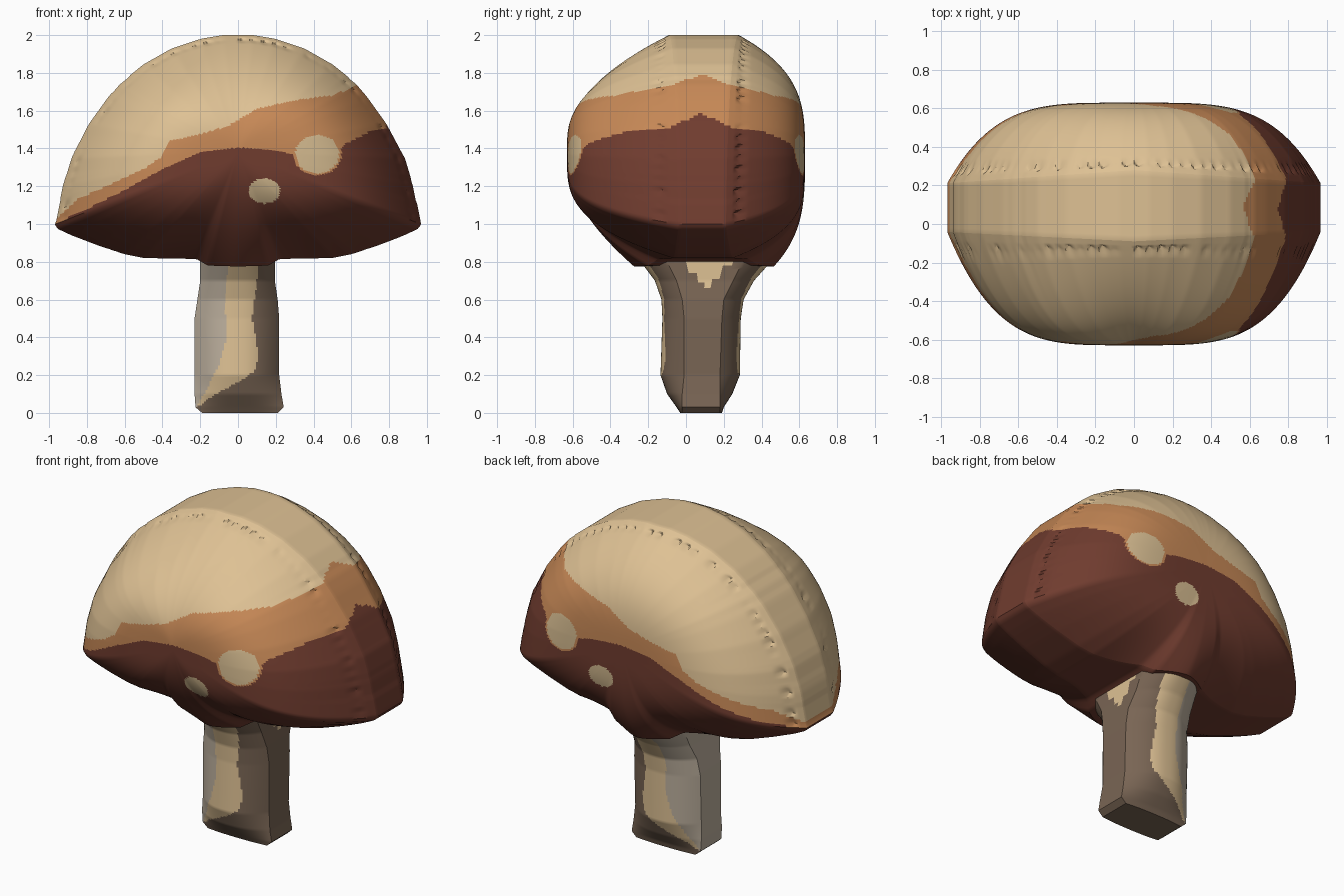
import bpy, bmesh, math, random

random.seed(4)
if "Cube" in bpy.data.objects:
    bpy.data.objects.remove(bpy.data.objects["Cube"], do_unlink=True)


def material(name, *rgb):
    lin = [((c / 255 + 0.055) / 1.055) ** 2.4 for c in rgb] + [1.0]
    mat = bpy.data.materials.new(name)
    mat.use_nodes = True
    mat.diffuse_color = lin
    mat.node_tree.nodes["Principled BSDF"].inputs["Base Color"].default_value = lin
    return mat


cream = material("cream", 222, 193, 148)
tan = material("orange_tan", 198, 136, 86)
brown = material("dark_brown", 112, 60, 47)
spot = material("spot_cream", 212, 186, 143)
grey = material("stem_grey", 188, 175, 157)
shade = material("stem_brown", 121, 101, 84)


def interp(table, v):
    """Piecewise linear lookup; each row is a key followed by its values."""
    if v <= table[0][0]:
        return table[0][1:]
    for a, b in zip(table, table[1:]):
        if v <= b[0]:
            f = (v - a[0]) / (b[0] - a[0])
            return [p + (q - p) * f for p, q in zip(a[1:], b[1:])]
    return table[-1][1:]


def loft(name, rows, mats, rule):
    """Skin closed rows of points, close both ends and colour faces by a rule."""
    bm = bmesh.new()
    rings = [[bm.verts.new(p) for p in row] for row in rows]
    n = len(rings[0])
    for a, b in zip(rings, rings[1:]):
        for j in range(n):
            k = (j + 1) % n
            bm.faces.new((a[j], a[k], b[k], b[j]))
    bm.faces.new(rings[0])
    bm.faces.new(rings[-1])
    bmesh.ops.recalc_face_normals(bm, faces=bm.faces)
    for f in bm.faces:
        f.material_index = mats.index(rule(f.calc_center_median()))
    mesh = bpy.data.meshes.new(name)
    bm.to_mesh(mesh)
    bm.free()
    for m in mats:
        mesh.materials.append(m)
    obj = bpy.data.objects.new(name, mesh)
    bpy.context.collection.objects.link(obj)
    bpy.ops.object.select_all(action="DESELECT")
    obj.select_set(True)
    bpy.context.view_layer.objects.active = obj
    bpy.ops.object.shade_smooth_by_angle(angle=math.radians(35))
    return obj


# Cap outline: right half from the underside to the crown, then mirrored
half = [(0, .775), (.16, .78), (.22, .815), (.5, .82), (.6, .84), (.75, .89),
        (.88, .94), (.955, .975), (.97, 1), (.95, 1.1), (.93, 1.2), (.885, 1.35),
        (.79, 1.53), (.69, 1.67), (.63, 1.74), (.5, 1.845), (.35, 1.93),
        (.2, 1.98), (.08, 2), (0, 2)]
loop = half + [(-x, z) for x, z in half[-2::-1]]
lengths = [0]
for a, b in zip(loop, loop[1:]):
    lengths.append(lengths[-1] + math.dist(a, b))
path = [(d, *p) for d, p in zip(lengths, loop)]
COUNT, RINGS, MID = 320, 80, 1.38
outline = [interp(path, lengths[-1] * j / COUNT) for j in range(COUNT)]

# Slightly uneven rim and ragged teeth where the domes meet the band
wobble = [random.uniform(.994, 1.001) for _ in range(COUNT // 8)]
teeth = [[random.uniform(0, .05) for _ in range(COUNT // 4)] for _ in range(2)]


def cap_point(j, s, back):
    ox, oz = outline[j]
    r = s * (1 + (wobble[j // 8] - 1) * s ** 8 * (oz > .9) * (oz < 1.98))
    x, z = ox * r, MID + (oz - MID) * r
    side = ox * ox / (ox * ox + (oz - MID) ** 2)
    # Rounded dome, fuller towards the sides and at the back
    power = (3.2 if back else 2.3) + side * (1.1 if back else 2)
    rim = .28 - .07 * abs(ox) if back else -.09 + .05 * abs(ox)
    sign = 1 if back else -1
    y = rim + (sign * .63 - rim) * (1 - s ** power)
    # The underside flares into the stem
    down = max(0, (MID - z) / .6)
    y += sign * .18 * down ** 3 * math.exp(-(x / .25) ** 2)
    if oz > 1:
        ragged = max(0, 1 - abs(s - .955) / .025) * (j % 4) / 3
        y -= sign * teeth[back][j // 4] * ragged * .7
    return x, y, z


dome = [math.cos(math.pi / 2 * k / RINGS) for k in range(RINGS)]
rows = [[cap_point(j, s, False) for j in range(COUNT)] for s in reversed(dome)]
front_rim = rows[-1]
back_rim = [cap_point(j, 1, True) for j in range(COUNT)]
for i in range(1, 12):
    rows.append([(a[0], a[1] + (b[1] - a[1]) * i / 12, a[2])
                 for a, b in zip(front_rim, back_rim)])
rows += [[cap_point(j, s, True) for j in range(COUNT)] for s in dome]

# Height of the two colour edges across the cap
dark_edge = [(-.97, 1.0), (-.8, 1.08), (-.6, 1.18), (-.4, 1.29), (-.2, 1.38),
             (0, 1.405), (.2, 1.39), (.3, 1.365), (.52, 1.34), (.56, 1.42),
             (.7, 1.49), (.85, 1.52)]
pale_edge = [(-.97, 1.02), (-.85, 1.13), (-.7, 1.2), (-.5, 1.29), (-.4, 1.36),
             (-.36, 1.44), (-.2, 1.475), (-.05, 1.52), (.1, 1.61), (.3, 1.655),
             (.5, 1.68), (.6, 1.72), (.7, 1.75)]


def in_oval(p, x, z, rx, rz):
    return ((p.x - x) / rx) ** 2 + ((p.z - z) / rz) ** 2 < 1


def cap_colour(p):
    if in_oval(p, .42, 1.37, .117, .102) or in_oval(p, .14, 1.175, .084, .066):
        return spot
    if in_oval(p, .42, 1.37, .13, .112) and p.z < 1.45:
        return tan
    peak = .085 * max(0, 1 - abs(p.y - .08) / .17) if p.x > .45 else 0
    z = p.z - peak
    if z < interp(dark_edge, p.x)[0]:
        return brown
    return tan if z < interp(pale_edge, p.x)[0] else cream


loft("mushroom_cap", rows, [cream, tan, brown, spot], cap_colour)

# Stem sections: height, left, right, front, back, side face start and end
sections = [(0, -.19, .21, -.03, .19, -.02, .18),
            (.03, -.225, .242, -.05, .2, -.02, .18),
            (.1, -.23, .23, -.1, .245, -.02, .18),
            (.2, -.23, .218, -.135, .285, -.01, .18),
            (.5, -.23, .218, -.125, .29, -.01, .19),
            (.6, -.215, .21, -.13, .305, -.02, .2),
            (.7, -.2, .195, -.165, .36, -.05, .25),
            (.8, -.2, .195, -.24, .45, -.1, .3),
            (.86, -.2, .195, -.27, .47, -.1, .3)]


def stem_row(z):
    left, right, front, back, near, far = interp(sections, z)
    steps = [i / 20 - 1 for i in range(41)]
    xs = [(left + right) / 2 + u * (right - left) / 2 for u in steps]
    swell = [1 - abs(u) ** 2.4 for u in steps]
    row = [(x, near + (front - near) * w, z) for x, w in zip(xs, swell)]
    row += [(right, near + (far - near) * i / 8, z) for i in range(1, 8)]
    row += [(x, far + (back - far) * w, z) for x, w in zip(xs[::-1], swell)]
    return row + [(left, far + (near - far) * i / 8, z) for i in range(1, 8)]


# Sideways position of the two stem colour edges by height
grey_edge = [(.03, -.22), (.1, -.18), (.25, -.1), (.4, -.06), (.6, -.07), (.8, -.05)]
shade_edge = [(.02, -.23), (.08, -.15), (.13, -.06), (.18, .03), (.22, .085),
              (.3, .11), (.5, .075), (.65, .095), (.8, .11)]


def stem_colour(p):
    if p.x > .17 and p.z > .66 + 1.1 * abs(p.y - .11):
        return cream
    if p.x > interp(shade_edge, p.z)[0] or p.z < .02:
        return shade
    return grey if p.x < interp(grey_edge, p.z)[0] else cream


loft("mushroom_stem", [stem_row(.86 * i / 86) for i in range(87)],
     [cream, grey, shade], stem_colour)
